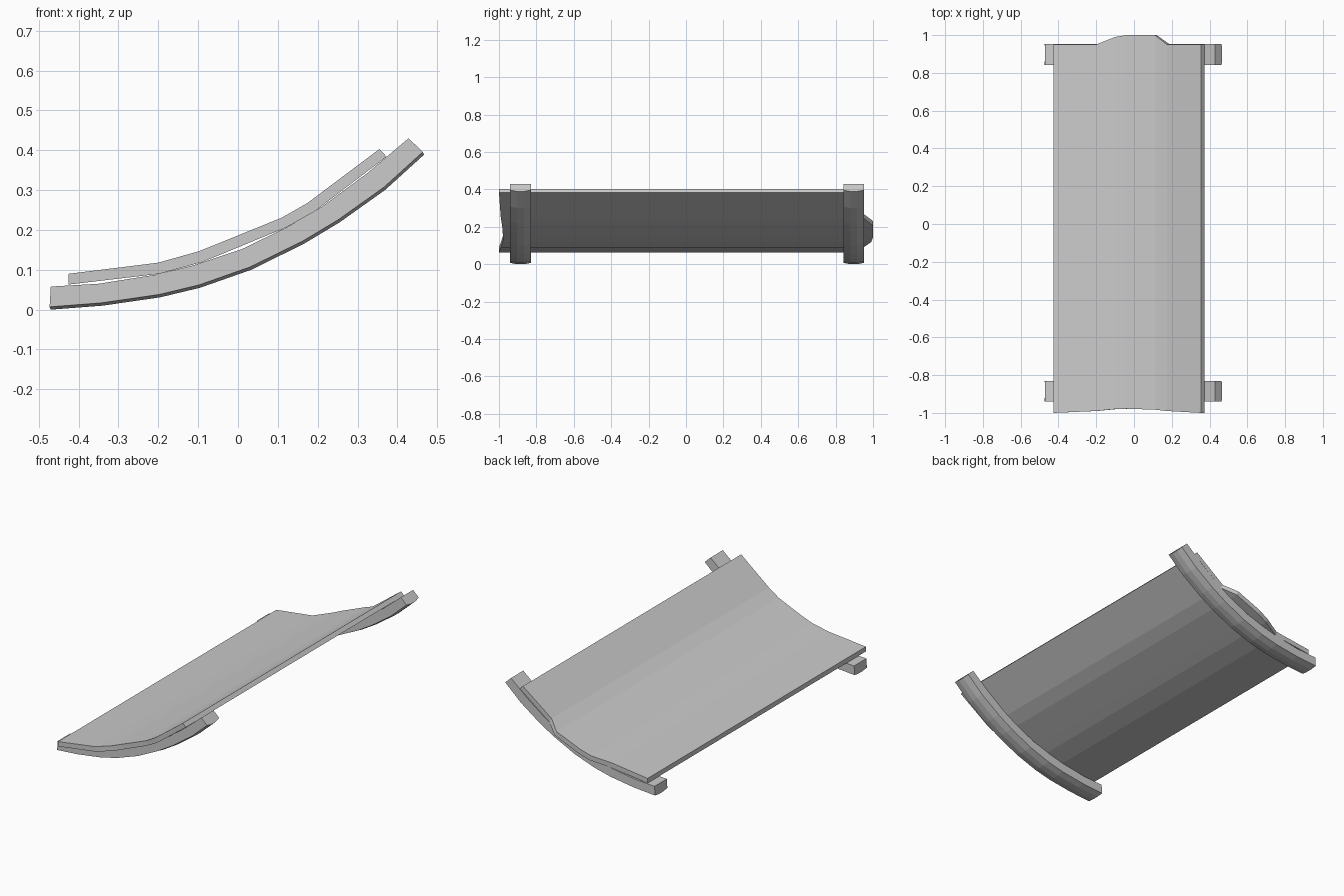
import bpy, bmesh

if "Cube" in bpy.data.objects:
    bpy.data.objects.remove(bpy.data.objects["Cube"])


def loft(name, rings):
    """Skin a row of equal closed rings and cap both ends."""
    bm = bmesh.new()
    rows = [[bm.verts.new(p) for p in r] for r in rings]
    n = len(rows[0])
    for a, b in zip(rows, rows[1:]):
        for i in range(n):
            j = (i + 1) % n
            bm.faces.new((a[i], a[j], b[j], b[i]))
    bm.faces.new(rows[0])
    bm.faces.new(rows[-1])
    bmesh.ops.recalc_face_normals(bm, faces=bm.faces)
    me = bpy.data.meshes.new(name)
    bm.to_mesh(me)
    bm.free()
    ob = bpy.data.objects.new(name, me)
    bpy.context.collection.objects.link(ob)
    return ob


# curved panel: top x, z, bottom x, z, front y, back y
panel = [
    (-.425, .090, -.425, .063, -1.0, .95),
    (-.20, .118, -.197, .090, -.99, .95),
    (-.10, .146, -.092, .119, -.98, .99),
    (-.04, .170, -.032, .143, -.978, 1.0),
    (.11, .231, .12, .206, -.983, 1.0),
    (.175, .268, .19, .245, -.99, .95),
    (.355, .403, .373, .384, -1.0, .95),
]
loft("curved_panel", [
    [(tx, f, tz), (tx, b, tz), (bx, b, bz), (bx, f, bz)]
    for tx, tz, bx, bz, f, b in panel])

# support ribs: top x, z, bottom x, z, with chamfered undersides
rib = [
    (-.47, .058, -.47, .000),
    (-.35, .065, -.34, .010),
    (-.205, .088, -.195, .031),
    (-.11, .112, -.095, .055),
    (.01, .152, .033, .100),
    (.125, .208, .165, .165),
    (.21, .258, .255, .219),
    (.325, .343, .370, .301),
    (.428, .430, .467, .389),
]
for name, y in (("front_rib", -.885), ("back_rib", .897)):
    loft(name, [
        [(tx, y - .055, tz), (tx, y + .055, tz),
         (bx - .003, y + .055, bz + .007), (bx, y + .018, bz),
         (bx, y - .018, bz), (bx - .003, y - .055, bz + .007)]
        for tx, tz, bx, bz in rib])
